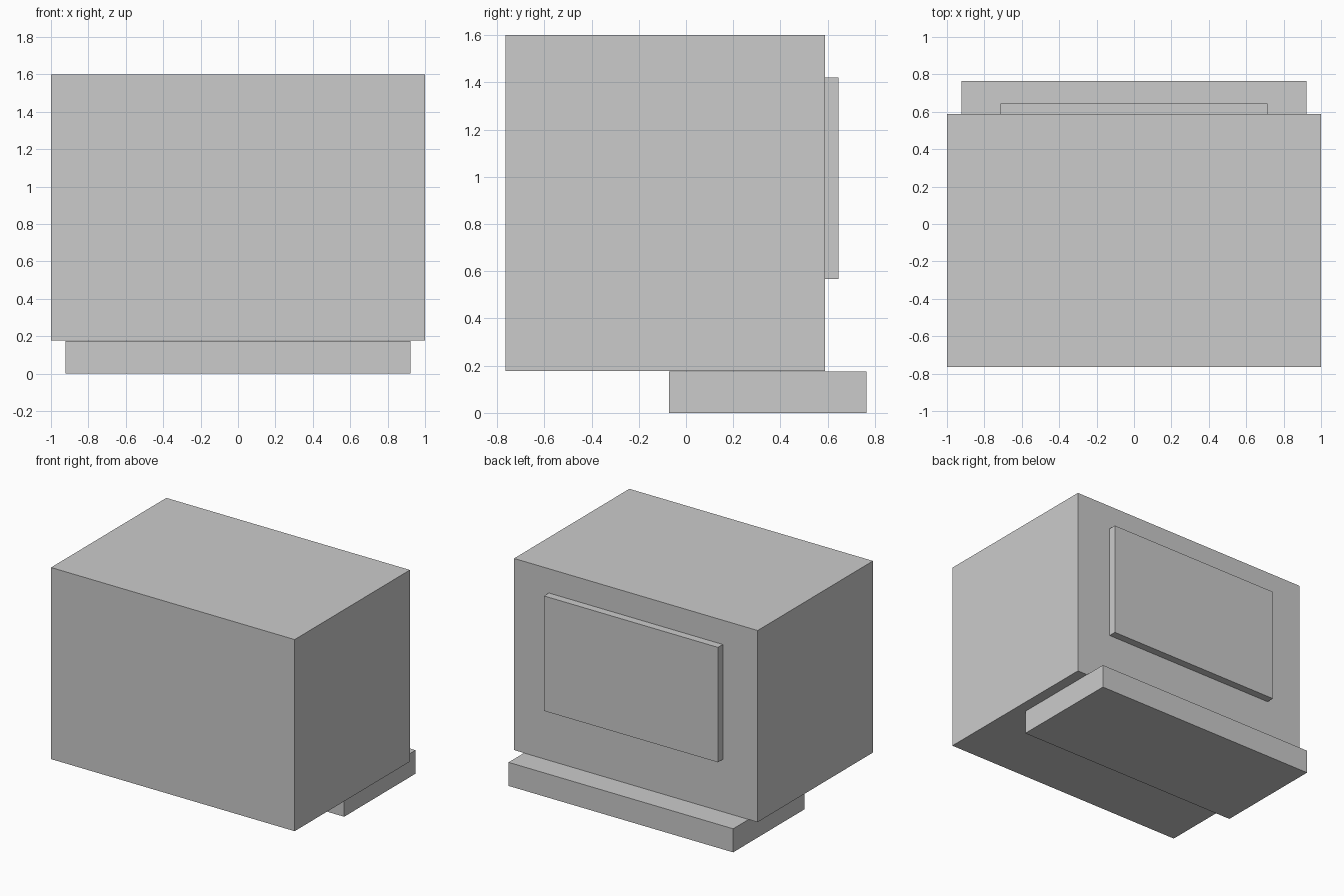
import bpy

if "Cube" in bpy.data.objects:
    bpy.data.objects.remove(bpy.data.objects["Cube"])


def box(name, x, y, z):
    """Add a box spanning the given (min, max) ranges."""
    spans = (x, y, z)
    bpy.ops.mesh.primitive_cube_add(size=1, location=[(a + b) / 2 for a, b in spans])
    obj = bpy.context.object
    obj.name = obj.data.name = name
    obj.scale = [b - a for a, b in spans]
    bpy.ops.object.transform_apply(location=False, rotation=False, scale=True)
    return obj


# Large main housing
box("housing", (-1, 1), (-0.764, 0.588), (0.178, 1.6))

# Low plinth, offset towards the back
box("base_plinth", (-0.922, 0.922), (-0.072, 0.764), (0, 0.175))

# Thin raised panel on the back face
box("back_panel", (-0.714, 0.714), (0.588, 0.645), (0.567, 1.42))
